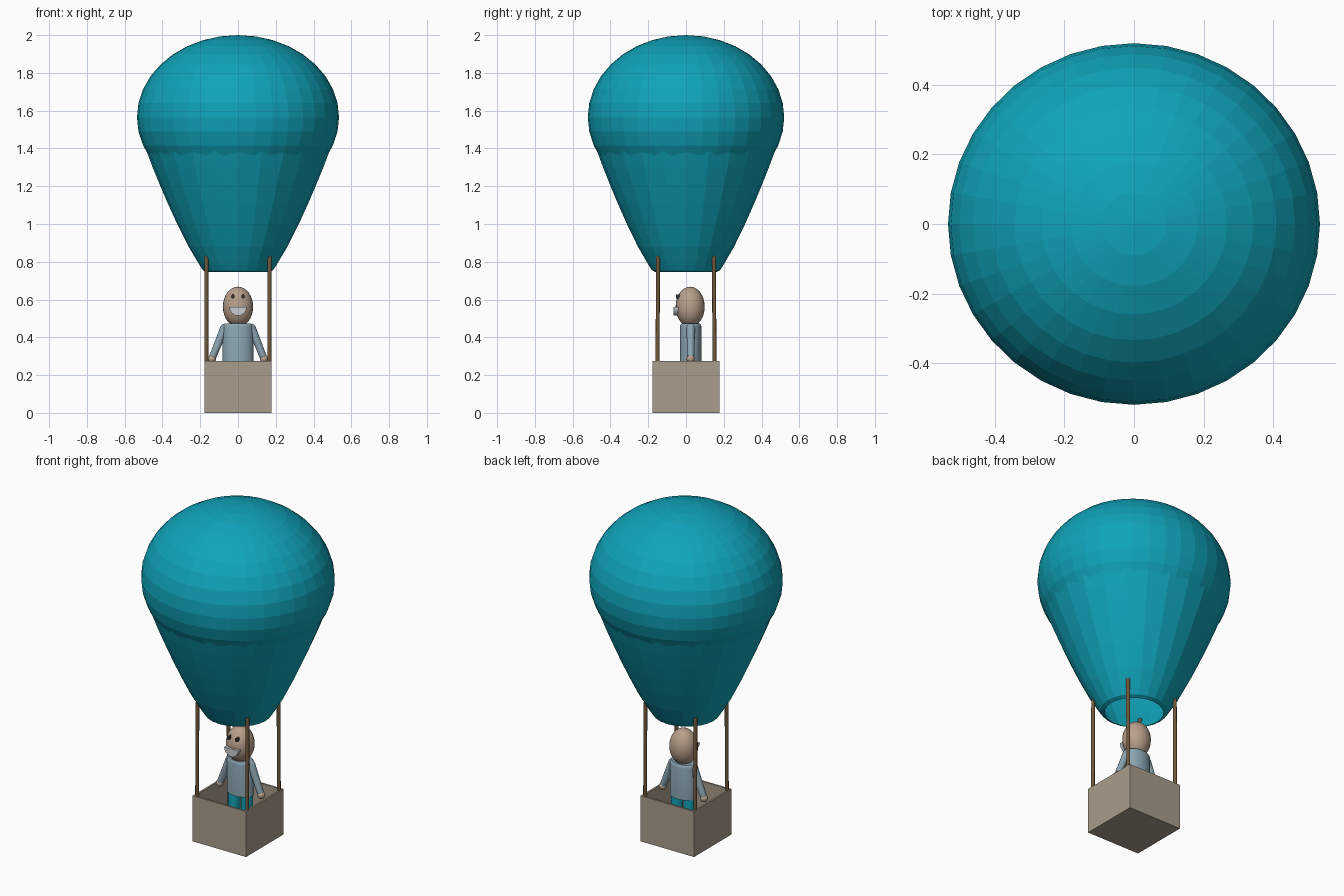
import bpy, bmesh
from math import sin, cos, pi, radians, sqrt
from mathutils import Vector

if "Cube" in bpy.data.objects:
    bpy.data.objects.remove(bpy.data.objects["Cube"])


def material(name, rgb):
    m = bpy.data.materials.new(name)
    m.diffuse_color = (*rgb, 1)
    m.use_nodes = True
    m.node_tree.nodes["Principled BSDF"].inputs["Base Color"].default_value = m.diffuse_color
    return m


TEAL = material("teal", (0.005, 0.37, 0.49))
WICKER = material("wicker", (0.40, 0.34, 0.26))
WOOD = material("wood", (0.17, 0.10, 0.045))
SKIN = material("skin", (0.48, 0.35, 0.26))
SHIRT = material("shirt", (0.26, 0.38, 0.45))
DARK = material("dark", (0.04, 0.035, 0.03))
TEETH = material("teeth", (0.6, 0.62, 0.64))


def finish(bm, name, mat, smooth=False):
    mesh = bpy.data.meshes.new(name)
    bm.to_mesh(mesh)
    bm.free()
    mesh.materials.append(mat)
    obj = bpy.data.objects.new(name, mesh)
    bpy.context.collection.objects.link(obj)
    if smooth:
        bpy.ops.object.select_all(action='DESELECT')
        obj.select_set(True)
        bpy.context.view_layer.objects.active = obj
        bpy.ops.object.shade_smooth_by_angle(angle=radians(40))
    return obj


def lathe(name, profile, segs, mat, sy=1.0, centre=(0, 0), smooth=False):
    """Spin (radius, z) points, listed bottom to top, round a vertical axis."""
    bm = bmesh.new()
    rings = [[bm.verts.new((centre[0] + r * cos(2 * pi * i / segs),
                            centre[1] + r * sy * sin(2 * pi * i / segs), z))
              for i in range(segs)] for r, z in profile]
    for a, b in zip(rings, rings[1:]):
        for i in range(segs):
            j = (i + 1) % segs
            bm.faces.new((a[i], a[j], b[j], b[i]))
    bmesh.ops.remove_doubles(bm, verts=bm.verts, dist=1e-5)
    return finish(bm, name, mat, smooth)


def rod(name, p, q, r, mat, segs=12, r2=None):
    """Capped cylinder from p to q."""
    p, q = Vector(p), Vector(q)
    bm = bmesh.new()
    bmesh.ops.create_cone(bm, cap_ends=True, segments=segs, radius1=r,
                          radius2=r2 or r, depth=(q - p).length)
    rot = (q - p).to_track_quat('Z', 'Y').to_matrix()
    bmesh.ops.rotate(bm, verts=bm.verts, matrix=rot)
    bmesh.ops.translate(bm, verts=bm.verts, vec=(p + q) / 2)
    return finish(bm, name, mat, True)


def ball(name, c, size, mat, u=24, v=16):
    bm = bmesh.new()
    bmesh.ops.create_uvsphere(bm, u_segments=u, v_segments=v, radius=1)
    bmesh.ops.scale(bm, verts=bm.verts, vec=size)
    bmesh.ops.translate(bm, verts=bm.verts, vec=c)
    return finish(bm, name, mat, True)


# Envelope: faceted dome over a tapering open skirt
dome = [(0.535 * sin(radians(a)), 1.565 - 0.435 * cos(radians(a)))
        for a in range(60, 181, 10)]
lathe("envelope_dome", dome, 36, TEAL, sy=0.972)
skirt = [(0.163, 0.745), (0.185, 0.755), (0.205, 0.785), (0.262, 0.88),
         (0.322, 1.0), (0.372, 1.11), (0.415, 1.21), (0.452, 1.30),
         (0.482, 1.38), (0.49, 1.42)]
lathe("envelope_skirt", skirt, 24, TEAL, sy=0.972)

# Basket: open box with thin walls
bm = bmesh.new()
bmesh.ops.create_cube(bm, size=1)
bmesh.ops.scale(bm, verts=bm.verts, vec=(0.356, 0.356, 0.275))
bmesh.ops.translate(bm, verts=bm.verts, vec=(0, 0, 0.1375))
bmesh.ops.delete(bm, geom=[f for f in bm.faces if f.normal.z > 0.5], context='FACES')
basket = finish(bm, "basket", WICKER)
wall = basket.modifiers.new("wall", 'SOLIDIFY')
wall.thickness = 0.015
wall.offset = -1

# Four corner poles
for sx, nx in ((-1, "left"), (1, "right")):
    for sy, ny in ((-1, "front"), (1, "back")):
        rod(f"pole_{ny}_{nx}", (sx * 0.167, sy * 0.152, 0.02),
            (sx * 0.167, sy * 0.148, 0.83), 0.0105, WOOD)

# Passenger: torso and head
Y = 0.025
torso = [(0, 0.265), (0.081, 0.265), (0.081, 0.455), (0.078, 0.466),
         (0.07, 0.473), (0, 0.475)]
lathe("torso", torso, 32, SHIRT, sy=0.7, centre=(0, Y), smooth=True)
ball("head", (0, 0.022, 0.562), (0.08, 0.077, 0.106), SKIN)

# Limbs and eyes, both sides
for s, n in ((-1, "left"), (1, "right")):
    rod(f"leg_{n}", (s * 0.042, Y, 0.015), (s * 0.042, Y, 0.27), 0.034, TEAL, 16)
    rod(f"arm_{n}", (s * 0.072, Y, 0.45), (s * 0.133, Y, 0.298), 0.022, SHIRT, 16, 0.019)
    ball(f"shoulder_{n}", (s * 0.072, Y, 0.45), (0.022,) * 3, SHIRT, 16, 8)
    ball(f"hand_{n}", (s * 0.138, Y, 0.286), (0.022,) * 3, SKIN, 16, 8)
    eye = rod(f"eye_{n}", (s * 0.026, -0.054, 0), (s * 0.026, -0.02, 0), 0.009, DARK)
    eye.scale.z = 1.3
    eye.location.z = 0.616

# Smile: half disc standing out from the face
bm = bmesh.new()
arc = [bm.verts.new((0.046 * cos(a), -0.066, 0.561 + 0.046 * sin(a)))
       for a in (pi + pi * i / 14 for i in range(15))]
face = bm.faces.new(arc)
ext = bmesh.ops.extrude_face_region(bm, geom=[face])
bmesh.ops.translate(bm, vec=(0, 0.04, 0),
                    verts=[g for g in ext["geom"] if isinstance(g, bmesh.types.BMVert)])
bmesh.ops.recalc_face_normals(bm, faces=bm.faces)
finish(bm, "smile", TEETH)
